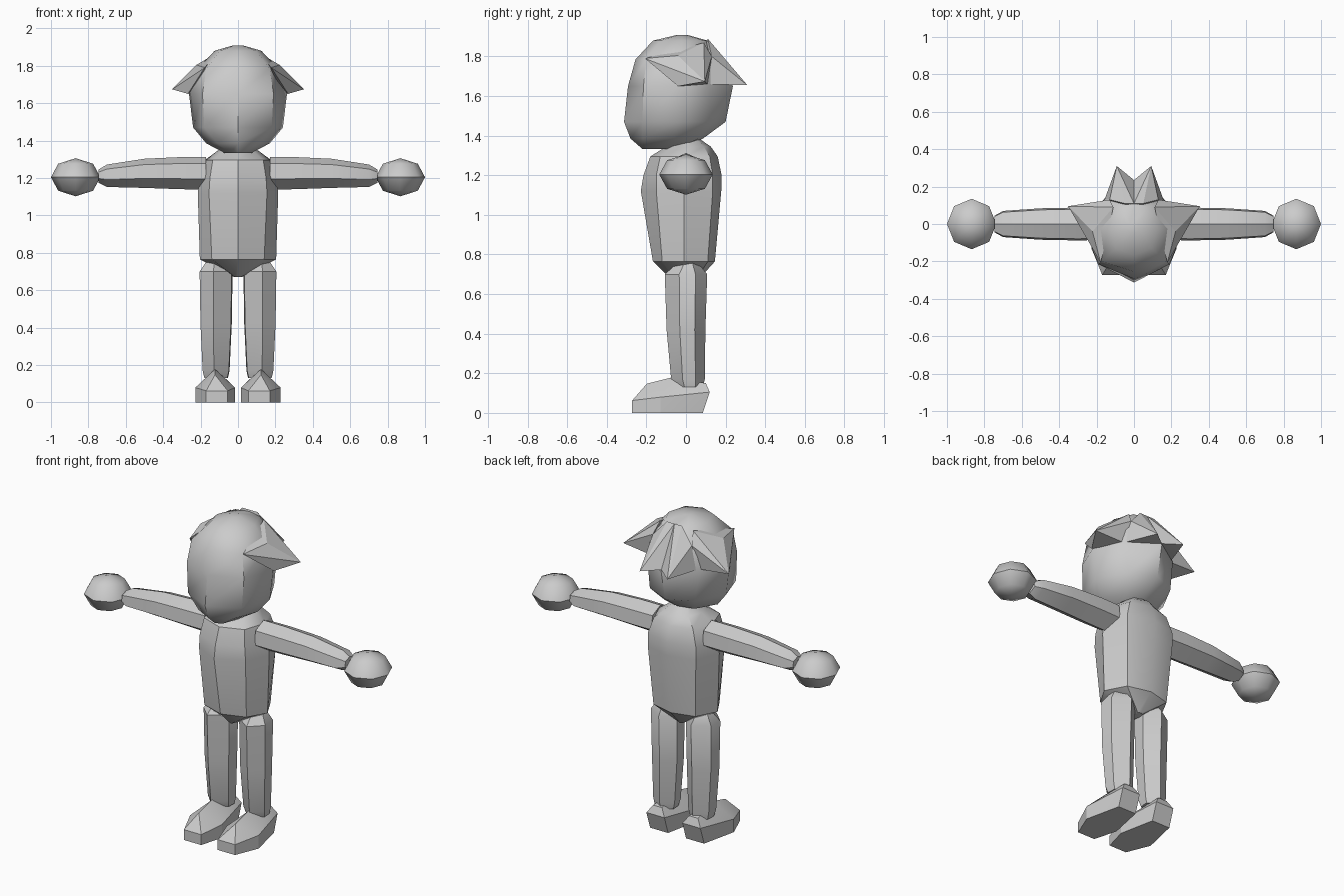
import bpy, bmesh, math
from mathutils import Matrix

if "Cube" in bpy.data.objects:
    bpy.data.objects.remove(bpy.data.objects["Cube"])

grey = bpy.data.materials.new("plain grey")
grey.diffuse_color = (0.6, 0.6, 0.6, 1)
grey.use_nodes = True
grey.node_tree.nodes["Principled BSDF"].inputs["Base Color"].default_value = grey.diffuse_color


def finish(bm, name, mirror=False, angle=35):
    """Turn a bmesh into a named object, optionally mirrored across x = 0."""
    bmesh.ops.recalc_face_normals(bm, faces=bm.faces[:])
    me = bpy.data.meshes.new(name)
    bm.to_mesh(me)
    bm.free()
    me.materials.append(grey)
    ob = bpy.data.objects.new(name, me)
    bpy.context.collection.objects.link(ob)
    bpy.ops.object.select_all(action='DESELECT')
    ob.select_set(True)
    bpy.context.view_layer.objects.active = ob
    bpy.ops.object.shade_smooth_by_angle(angle=math.radians(angle))
    if mirror:
        m = ob.modifiers.new("mirror", 'MIRROR')
        m.use_mirror_merge = False
    return ob


def loft(rings, name, mirror=False, angle=35):
    """Skin a list of closed rings and cap both ends."""
    bm = bmesh.new()
    loops = [[bm.verts.new(p) for p in r] for r in rings]
    n = len(loops[0])
    for a, b in zip(loops, loops[1:]):
        for i in range(n):
            j = (i + 1) % n
            bm.faces.new((a[i], a[j], b[j], b[i]))
    bm.faces.new(loops[0])
    bm.faces.new(loops[-1])
    return finish(bm, name, mirror, angle)


def hull(points, name, mirror=True, angle=25):
    bm = bmesh.new()
    for p in points:
        bm.verts.new(p)
    r = bmesh.ops.convex_hull(bm, input=bm.verts[:])
    junk = {v for v in r["geom_interior"] + r["geom_unused"]
            if isinstance(v, bmesh.types.BMVert)}
    bmesh.ops.delete(bm, geom=list(junk), context='VERTS')
    return finish(bm, name, mirror, angle)


def octagon(z, front, a, b, c, back):
    """Symmetric eight-point ring: front, corner, side, rear corner, back."""
    half = [a, b, c]
    pts = [(0, front)] + half + [(0, back)] + [(-x, y) for x, y in half[::-1]]
    return [(x, y, z) for x, y in pts]


# Torso
loft([
    octagon(0.67, -.07, (.015, -.05), (.02, 0), (.015, .05), .06),
    octagon(0.765, -.167, (.14, -.12), (.204, -.01), (.14, .11), .146),
    octagon(1.12, -.228, (.155, -.15), (.215, -.01), (.16, .135), .178),
    octagon(1.20, -.215, (.15, -.15), (.205, -.01), (.16, .135), .18),
    octagon(1.295, -.18, (.135, -.13), (.178, 0), (.13, .12), .16),
    octagon(1.345, -.10, (.08, -.07), (.11, .01), (.08, .09), .125),
    octagon(1.39, -.03, (.04, -.02), (.05, .02), (.04, .05), .06),
], "torso")

# Head
loft([
    octagon(1.333, -.22, (.04, -.20), (.07, -.12), (.04, -.05), -.02),
    octagon(1.385, -.28, (.11, -.22), (.17, -.06), (.10, .06), .085),
    octagon(1.47, -.313, (.18, -.22), (.24, -.04), (.15, .13), .20),
    octagon(1.65, -.293, (.19, -.215), (.262, -.04), (.175, .12), .237),
    octagon(1.785, -.255, (.17, -.20), (.215, -.03), (.15, .12), .165),
    octagon(1.88, -.167, (.095, -.13), (.125, -.02), (.08, .09), .11),
    octagon(1.908, -.05, (.02, -.04), (.03, -.02), (.02, 0), .01),
], "head", angle=45)

# Hair: pointed tufts at the sides and the back
hull([(.352, .095, 1.674), (.178, -.207, 1.79), (.222, -.04, 1.805),
      (.268, -.04, 1.65), (.16, .11, 1.66), (.11, .09, 1.87),
      (.13, .13, 1.80)], "side_hair")
hull([(.092, .31, 1.655), (.165, .11, 1.66), (0, .235, 1.66),
      (.13, .13, 1.80), (.05, .11, 1.89), (0, .11, 1.89),
      (0, .05, 1.70)], "back_hair")

# Arms: six-sided sleeves along x
section = [(0, 1), (-.9, .6), (-1, -.35), (0, -1), (1, -.35), (.9, .6)]
loft([[(x, y * w, zc + z * h) for y, z in section] for x, w, zc, h in [
    (.17, .085, 1.225, .087), (.30, .088, 1.226, .086),
    (.50, .084, 1.225, .078), (.70, .07, 1.212, .06),
    (.745, .045, 1.21, .036)]], "arm", mirror=True)

# Hands: eight-sided balls
bm = bmesh.new()
bmesh.ops.create_uvsphere(bm, u_segments=8, v_segments=4, radius=1,
                          matrix=Matrix.Translation((.868, 0, 1.204))
                          @ Matrix.Diagonal((.132, .135, .102, 1)))
finish(bm, "hand", mirror=True, angle=45)

# Legs: six-sided tubes with a chamfered top
leg = [(.015, -1), (.09, -.32), (.085, .45), (-.01, 1), (-.09, .4), (-.085, -.35)]
loft([[(.117 + x * s, yc + y * d, z) for x, y in leg] for z, s, d, yc in [
    (.13, .7, .07, .015), (.17, .8, .085, .01), (.42, .93, .098, 0),
    (.70, .98, .107, 0), (.765, .5, .045, .01)]], "leg", mirror=True)

# Feet: blocky shoes with a ridged top
sole = [(.055, -.272), (.17, -.272), (.228, -.13), (.18, .085), (.06, .085), (.016, -.13)]
foot = [(x, y, 0) for x, y in sole]
foot += [(x, y + (.035 if y > 0 else 0), .095 + y * .12) for x, y in sole]
foot += [(.123, -.197, .148), (.123, -.076, .178), (.15, .1, .15), (.09, .1, .15)]
hull(foot, "foot")
